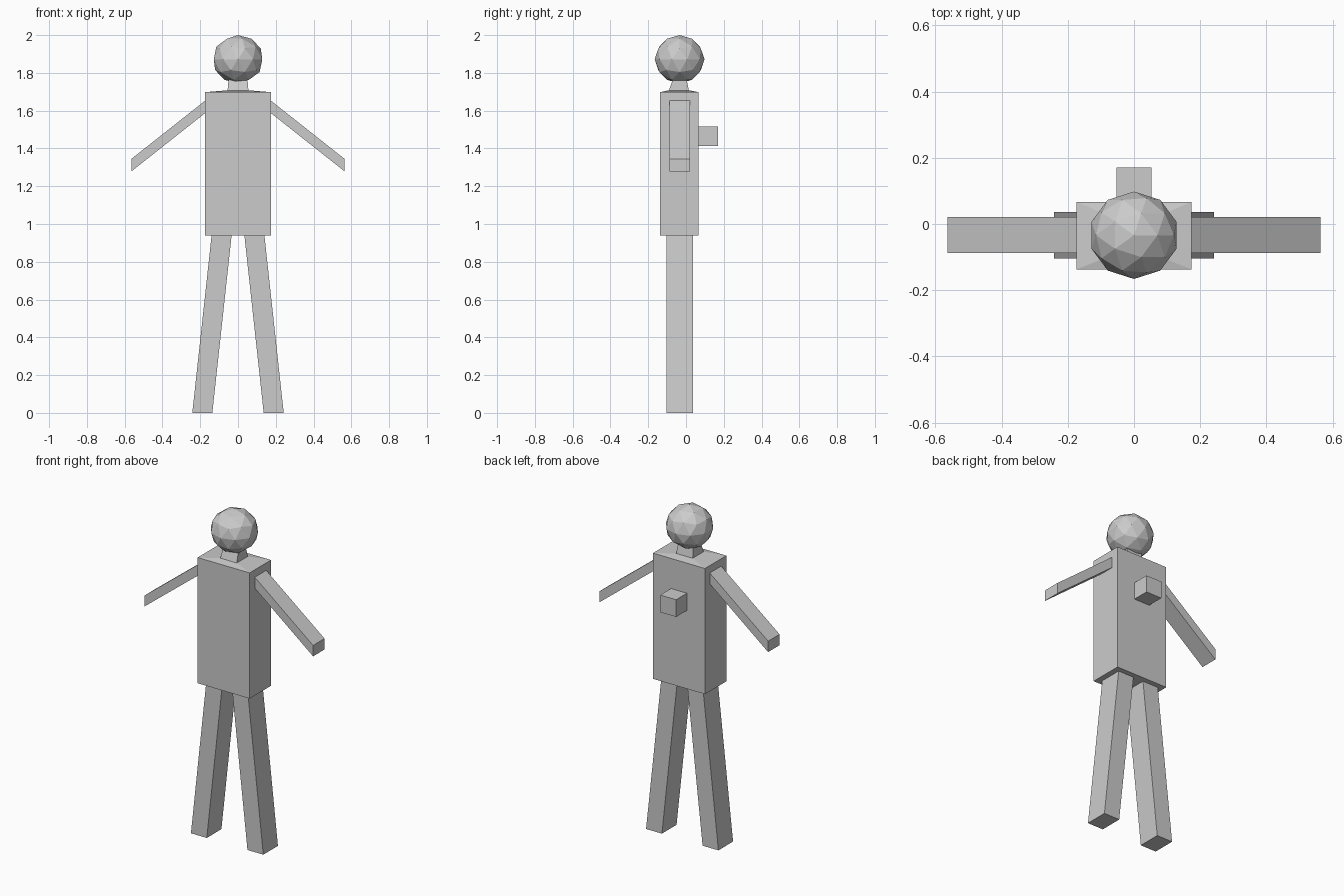
import bpy, bmesh

if "Cube" in bpy.data.objects:
    bpy.data.objects.remove(bpy.data.objects["Cube"])


def loft(name, rings, mirror=False):
    """Join successive four-sided rings into a closed solid."""
    bm = bmesh.new()
    loops = [[bm.verts.new(p) for p in ring] for ring in rings]
    for a, b in zip(loops, loops[1:]):
        for i in range(4):
            j = (i + 1) % 4
            bm.faces.new((a[i], a[j], b[j], b[i]))
    bm.faces.new(loops[0][::-1])
    bm.faces.new(loops[-1])
    bmesh.ops.recalc_face_normals(bm, faces=bm.faces)
    mesh = bpy.data.meshes.new(name)
    bm.to_mesh(mesh)
    bm.free()
    obj = bpy.data.objects.new(name, mesh)
    bpy.context.collection.objects.link(obj)
    if mirror:
        obj.modifiers.new("Mirror", 'MIRROR').use_mirror_merge = False
    return obj


def level(x0, x1, y0, y1, z):
    """Horizontal rectangle."""
    return [(x0, y0, z), (x1, y0, z), (x1, y1, z), (x0, y1, z)]


def upright(x, y0, y1, z0, z1):
    """Rectangle facing sideways."""
    return [(x, y0, z0), (x, y1, z0), (x, y1, z1), (x, y0, z1)]


# Torso with gently rising shoulders, then the tapered neck
neck_base = level(-0.055, 0.055, -0.09, 0.015, 1.708)
loft("torso", [level(-0.174, 0.174, -0.137, 0.067, 0.938),
               level(-0.174, 0.174, -0.137, 0.067, 1.698),
               neck_base])
loft("neck", [neck_base, level(-0.05, 0.05, -0.068, 0.002, 1.77)])

# Block on the back
loft("back_block", [level(-0.053, 0.053, 0.067, 0.17, 1.412),
                    level(-0.053, 0.053, 0.067, 0.17, 1.516)])

# Splayed legs and lowered arms, mirrored
loft("legs", [level(0.136, 0.242, -0.104, 0.036, 0.0),
              level(0.034, 0.140, -0.104, 0.036, 0.938)], mirror=True)
loft("arms", [upright(0.174, -0.088, 0.021, 1.587, 1.653),
              upright(0.564, -0.088, 0.021, 1.279, 1.345)], mirror=True)

# Faceted head
bpy.ops.mesh.primitive_ico_sphere_add(subdivisions=2, radius=1,
                                      location=(0, -0.034, 1.872))
head = bpy.context.object
head.name = "head"
head.scale = (0.135, 0.132, 0.128)
